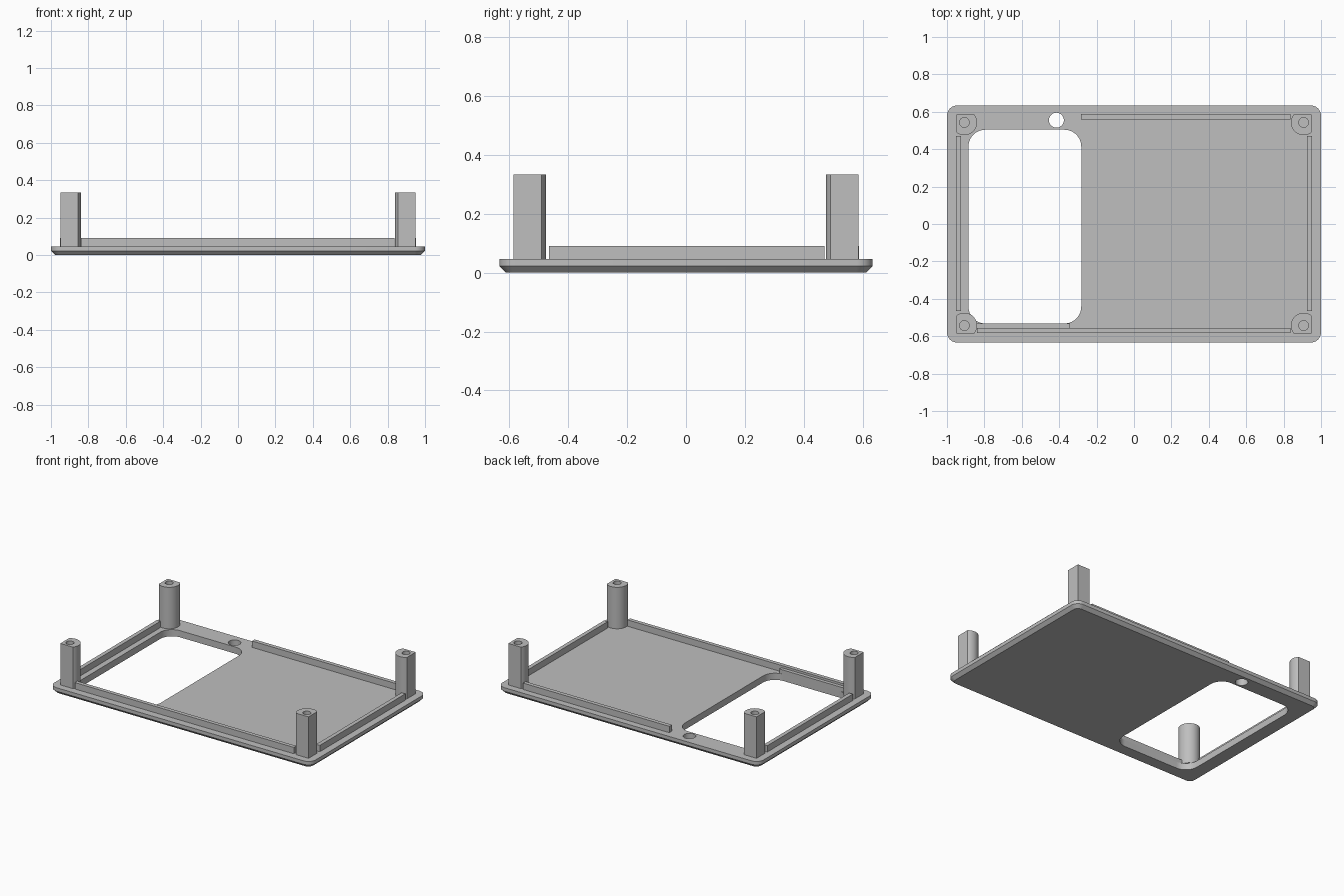
import bpy, bmesh, math

if "Cube" in bpy.data.objects:
    bpy.data.objects.remove(bpy.data.objects["Cube"])

grey = bpy.data.materials.new("plain_grey")
grey.diffuse_color = (0.52, 0.52, 0.52, 1)
grey.use_nodes = True
grey.node_tree.nodes["Principled BSDF"].inputs["Base Color"].default_value = grey.diffuse_color

PLATE_TOP = 0.046
RAIL_TOP = 0.09
POST_TOP = 0.333


def loft(name, rings):
    """Solid through stacked rings, each given as (outline points, z)."""
    bm = bmesh.new()
    loops = [[bm.verts.new((x, y, z)) for x, y in pts] for pts, z in rings]
    n = len(loops[0])
    for a, b in zip(loops, loops[1:]):
        for i in range(n):
            j = (i + 1) % n
            bm.faces.new((a[i], a[j], b[j], b[i]))
    bm.faces.new(loops[0][::-1])
    bm.faces.new(loops[-1])
    bmesh.ops.recalc_face_normals(bm, faces=bm.faces)
    mesh = bpy.data.meshes.new(name)
    bm.to_mesh(mesh)
    bm.free()
    mesh.materials.append(grey)
    ob = bpy.data.objects.new(name, mesh)
    bpy.context.collection.objects.link(ob)
    return ob


def rounded(x0, x1, y0, y1, r, seg=10):
    pts = []
    corners = [(x1 - r, y1 - r), (x0 + r, y1 - r), (x0 + r, y0 + r), (x1 - r, y0 + r)]
    for k, (cx, cy) in enumerate(corners):
        for i in range(seg + 1):
            a = math.pi / 2 * (k + i / seg)
            pts.append((cx + r * math.cos(a), cy + r * math.sin(a)))
    return pts


def circle(cx, cy, r, n=32):
    return [(cx + r * math.cos(2 * math.pi * i / n),
             cy + r * math.sin(2 * math.pi * i / n)) for i in range(n)]


def box(name, x0, x1, y0, y1, z0, z1):
    pts = [(x0, y0), (x1, y0), (x1, y1), (x0, y1)]
    return loft(name, [(pts, z0), (pts, z1)])


def cut(ob, outline, z0, z1):
    """Cut a vertical opening and discard the cutter."""
    cutter = loft("cutter", [(outline, z0), (outline, z1)])
    cutter.hide_render = True
    mod = ob.modifiers.new("opening", 'BOOLEAN')
    mod.operation = 'DIFFERENCE'
    mod.solver = 'EXACT'
    mod.object = cutter
    bpy.context.view_layer.objects.active = ob
    bpy.ops.object.modifier_apply(modifier=mod.name)
    bpy.data.objects.remove(cutter)


def smooth(ob):
    bpy.ops.object.select_all(action='DESELECT')
    ob.select_set(True)
    bpy.context.view_layer.objects.active = ob
    bpy.ops.object.shade_smooth_by_angle(angle=math.radians(30))


# Base plate with chamfered underside, window and round hole
full = rounded(-1, 1, -0.634, 0.634, 0.055)
inset = rounded(-0.978, 0.978, -0.612, 0.612, 0.035)
plate = loft("base_plate", [(inset, 0), (full, 0.022), (full, PLATE_TOP)])
cut(plate, rounded(-0.885, -0.282, -0.532, 0.504, 0.09), -0.1, 0.2)
cut(plate, circle(-0.415, 0.555, 0.04), -0.1, 0.2)
smooth(plate)

# Locating rails along the four sides
box("left_rail", -0.952, -0.924, -0.465, 0.47, PLATE_TOP, RAIL_TOP)
box("right_rail", 0.924, 0.952, -0.465, 0.47, PLATE_TOP, RAIL_TOP)
box("front_rail", -0.84, 0.836, -0.583, -0.556, PLATE_TOP, RAIL_TOP)
box("back_rail", -0.284, 0.836, 0.56, 0.588, PLATE_TOP, RAIL_TOP)
box("window_ledge", -0.84, -0.342, -0.556, -0.532, PLATE_TOP, 0.075)

# Corner screw posts: round towards the inside, square at the outer corner
R, FLAT = 0.068, 0.043
start = math.asin(FLAT / R)
for side_x, sx in (("left", -1), ("right", 1)):
    for side_y, sy in (("front", -1), ("back", 1)):
        cx, cy = sx * 0.907, sy * 0.543
        pts = [(FLAT, FLAT)]
        sweep = 1.5 * math.pi - 2 * (math.pi / 2 - (math.pi / 2 - start))
        first = math.pi - start
        last = 1.5 * math.pi + start
        for i in range(21):
            a = first + (last - first) * i / 20
            pts.append((R * math.cos(a), R * math.sin(a)))
        outline = [(cx + sx * x, cy + sy * y) for x, y in pts]
        post = loft(f"{side_y}_{side_x}_post", [(outline, PLATE_TOP), (outline, POST_TOP)])
        cut(post, circle(cx, cy, 0.026, 24), 0.06, 0.5)
        smooth(post)
